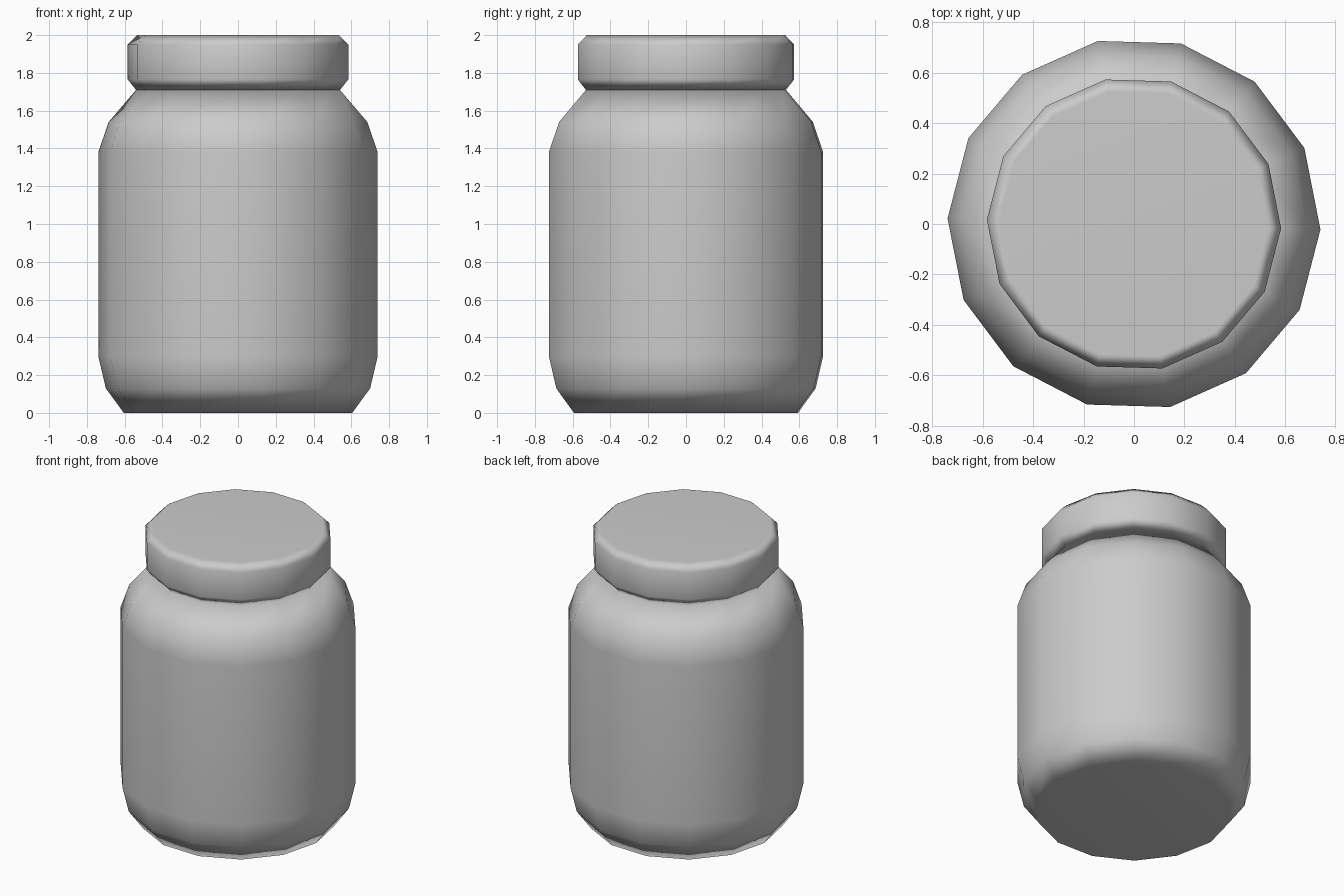
import bpy
import bmesh
import math

SIDES = 14
TURN = math.radians(-1.7)

cube = bpy.data.objects.get("Cube")
if cube:
    bpy.data.objects.remove(cube, do_unlink=True)

grey = bpy.data.materials.new("plain grey")
grey.use_nodes = True
colour = (0.6, 0.6, 0.6, 1)
grey.diffuse_color = colour
grey.node_tree.nodes["Principled BSDF"].inputs["Base Color"].default_value = colour


def turned_part(name, profile):
    """Closed faceted solid from (radius, height) rings, smoothly shaded."""
    bm = bmesh.new()
    rings = []
    for radius, z in profile:
        angles = [TURN + math.tau * i / SIDES for i in range(SIDES)]
        rings.append([bm.verts.new((radius * math.cos(a), radius * math.sin(a), z))
                      for a in angles])
    for low, high in zip(rings, rings[1:]):
        for i in range(SIDES):
            j = (i + 1) % SIDES
            bm.faces.new((low[i], low[j], high[j], high[i]))
    bm.faces.new(rings[0][::-1])
    bm.faces.new(rings[-1])
    for face in bm.faces:
        face.smooth = True
    mesh = bpy.data.meshes.new(name)
    bm.to_mesh(mesh)
    bm.free()
    mesh.materials.append(grey)
    obj = bpy.data.objects.new(name, mesh)
    bpy.context.collection.objects.link(obj)
    # Large faces stay flat while the bevels carry the rounding
    weighted = obj.modifiers.new("soft bevels", "WEIGHTED_NORMAL")
    weighted.mode = "FACE_AREA"
    return obj


# Jar body with rounded foot and shoulder
turned_part("jar_body", [(0.605, 0), (0.70, 0.13), (0.74, 0.30),
                         (0.74, 1.38), (0.685, 1.54), (0.54, 1.71)])

# Screw lid with bevelled rims
turned_part("lid", [(0.54, 1.71), (0.584, 1.765), (0.584, 1.95), (0.535, 2.0)])
